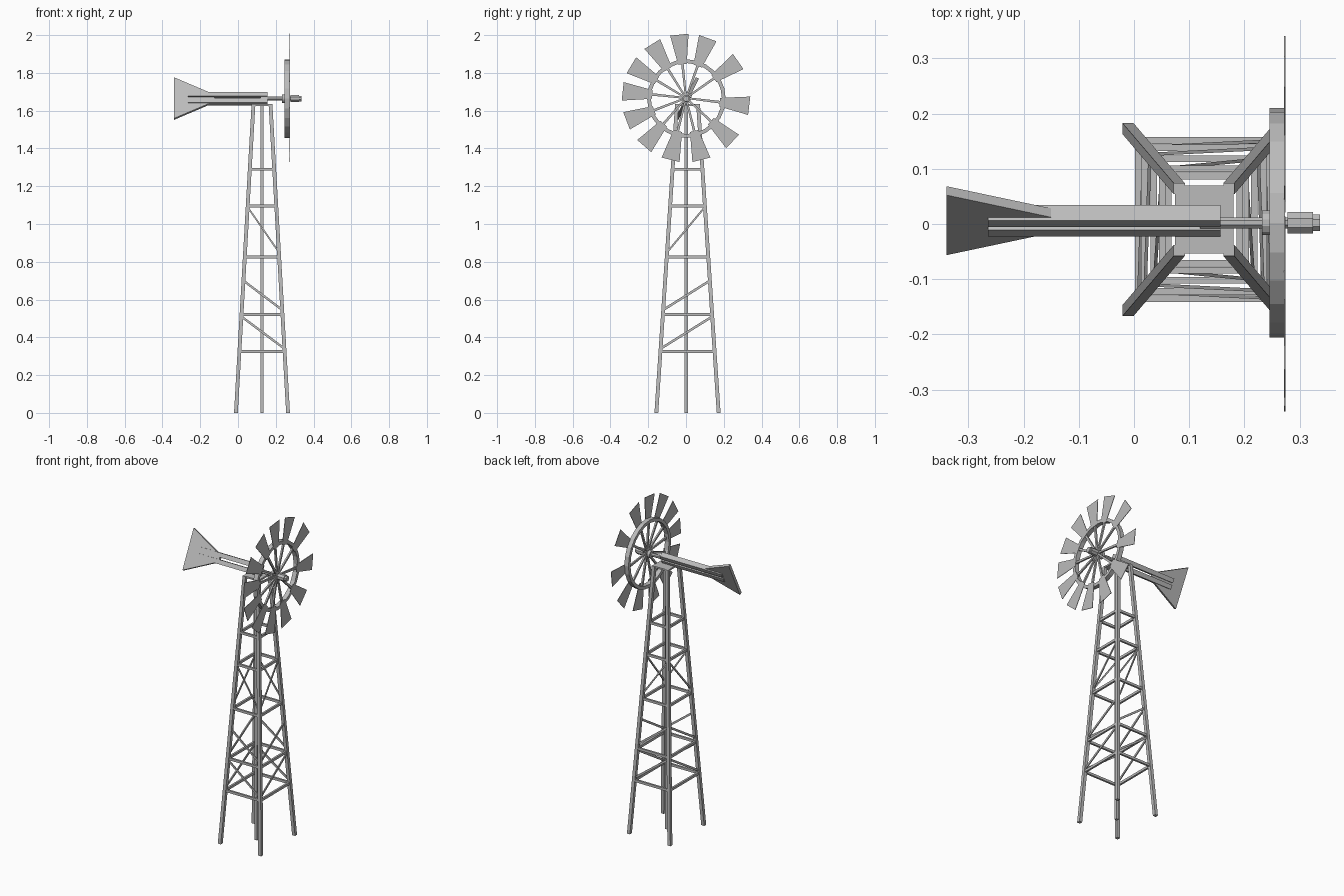
import bpy, bmesh, math
from mathutils import Vector, Matrix

cube = bpy.data.objects.get("Cube")
if cube:
    bpy.data.objects.remove(cube)

steel = bpy.data.materials.new("galvanised_grey")
steel.use_nodes = True
GREY = (0.5, 0.5, 0.5, 1)
steel.diffuse_color = GREY
steel.node_tree.nodes["Principled BSDF"].inputs["Base Color"].default_value = GREY


def finish(name, bm):
    bmesh.ops.recalc_face_normals(bm, faces=bm.faces[:])
    mesh = bpy.data.meshes.new(name)
    bm.to_mesh(mesh)
    bm.free()
    mesh.materials.append(steel)
    ob = bpy.data.objects.new(name, mesh)
    bpy.context.collection.objects.link(ob)
    return ob


def loft(name, a, b):
    """Solid between two matching outlines."""
    bm = bmesh.new()
    va = [bm.verts.new(p) for p in a]
    vb = [bm.verts.new(p) for p in b]
    bm.faces.new(va)
    bm.faces.new(vb)
    n = len(a)
    for i in range(n):
        j = (i + 1) % n
        bm.faces.new((va[i], va[j], vb[j], vb[i]))
    return finish(name, bm)


def square(c, axis, w, h):
    """Rectangle around c, perpendicular to the named axis."""
    u, v = [Vector(d) for d in {"x": ((0, 1, 0), (0, 0, 1)),
                                "y": ((1, 0, 0), (0, 0, 1)),
                                "z": ((1, 0, 0), (0, 1, 0))}[axis]]
    return [Vector(c) + u * s * w / 2 + v * t * h / 2
            for s, t in ((-1, -1), (1, -1), (1, 1), (-1, 1))]


def bar(name, a, b, axis, w, h):
    return loft(name, square(a, axis, w, h), square(b, axis, w, h))


def rod(name, x0, x1, r, sides, y, z):
    rims = [[(x, y + r * math.cos(t), z + r * math.sin(t))
             for t in (math.tau * (i + 0.5) / sides for i in range(sides))]
            for x in (x0, x1)]
    return loft(name, *rims)


# Tower layout
CX, CY, TOP = 0.127, 0.008, 1.635


def corner(sx, sy, z):
    t = z / TOP
    return Vector((CX + sx * (0.138 - 0.093 * t),
                   CY + sy * (0.165 - 0.109 * t), z))


for sx in (-1, 1):
    for sy in (-1, 1):
        bar("tower_leg", corner(sx, sy, 0), corner(sx, sy, TOP), "z", 0.02, 0.02)
bar("centre_pole", (CX, 0.001, 0), (CX, 0.001, 1.64), "z", 0.017, 0.017)
bar("top_plate", (CX, CY, 1.625), (CX, CY, TOP), "z", 0.106, 0.123)

# Horizontal braces on all four sides
for z in (0.325, 0.52, 0.825, 1.095, 1.29):
    for s in (-1, 1):
        bar("side_brace", corner(-1, s, z), corner(1, s, z), "x", 0.012, 0.015)
        bar("end_brace", corner(s, -1, z), corner(s, 1, z), "y", 0.012, 0.015)

# Diagonal braces
for low, high in ((0.34, 0.51), (0.545, 0.70), (0.85, 1.09)):
    for s in (-1, 1):
        bar("side_diagonal", corner(1, s, low), corner(-1, s, high), "x", 0.006, 0.015)
        bar("end_diagonal", corner(s, -1, low), corner(s, 1, high), "y", 0.006, 0.015)

# Tail boom and vane, rolled about the shaft line
roll = Matrix.Translation((0, 0.006, 1.664)) @ Matrix.Rotation(math.radians(-26.5), 4, "X")
for s in (-1, 1):
    rail = bar("tail_rail", (-0.265, 0, s * 0.019), (0.157, 0, s * 0.019), "x", 0.032, 0.026)
    rail.data.transform(roll)
outline = ((-0.34, -0.122), (-0.125, -0.02), (-0.125, 0.02), (-0.34, 0.122))
vane = loft("tail_vane", [(x, -0.009, z) for x, z in outline],
            [(x, 0.009, z) for x, z in outline])
vane.data.transform(roll)

# Shaft and hub
WY, WZ = 0.002, 1.664
rod("shaft", 0.12, 0.29, 0.011, 8, WY, WZ)
rod("back_hub", 0.232, 0.25, 0.023, 12, WY, WZ)
rod("front_hub", 0.278, 0.324, 0.021, 8, WY, WZ)
rod("hub_cap", 0.324, 0.337, 0.016, 8, WY, WZ)

# Wheel ring
bm = bmesh.new()
SIDES = 24
loops = []
for x, r in ((0.246, 0.188), (0.246, 0.208), (0.274, 0.208), (0.274, 0.188)):
    loops.append([bm.verts.new((x, WY + r * math.cos(math.tau * i / SIDES),
                                WZ + r * math.sin(math.tau * i / SIDES)))
                  for i in range(SIDES)])
for k in range(4):
    a, b = loops[k], loops[(k + 1) % 4]
    for i in range(SIDES):
        j = (i + 1) % SIDES
        bm.faces.new((a[i], a[j], b[j], b[i]))
finish("wheel_ring", bm)


# Blades and spokes, unevenly spaced around the wheel
def radial(name, angle, x0, x1, r0, r1, w0, w1):
    d = Vector((0, math.cos(angle), math.sin(angle)))
    n = Vector((0, -d.z, d.y))
    c = Vector((0, 0, 1.667))
    flat = [c + d * r + n * w / 2 for r, w in ((r0, -w0), (r1, -w1), (r1, w1), (r0, w0))]
    loft(name, [p + Vector((x0, 0, 0)) for p in flat],
         [p + Vector((x1, 0, 0)) for p in flat])


for deg in (96, 70, 35, -7, -43, -76, -104, -131, -159, 174, 149, 122):
    t = math.radians(deg)
    radial("blade", t, 0.272, 0.275, 0.18, 0.337, 0.046, 0.098)
    radial("spoke", t, 0.262, 0.272, 0.01, 0.195, 0.01, 0.014)
